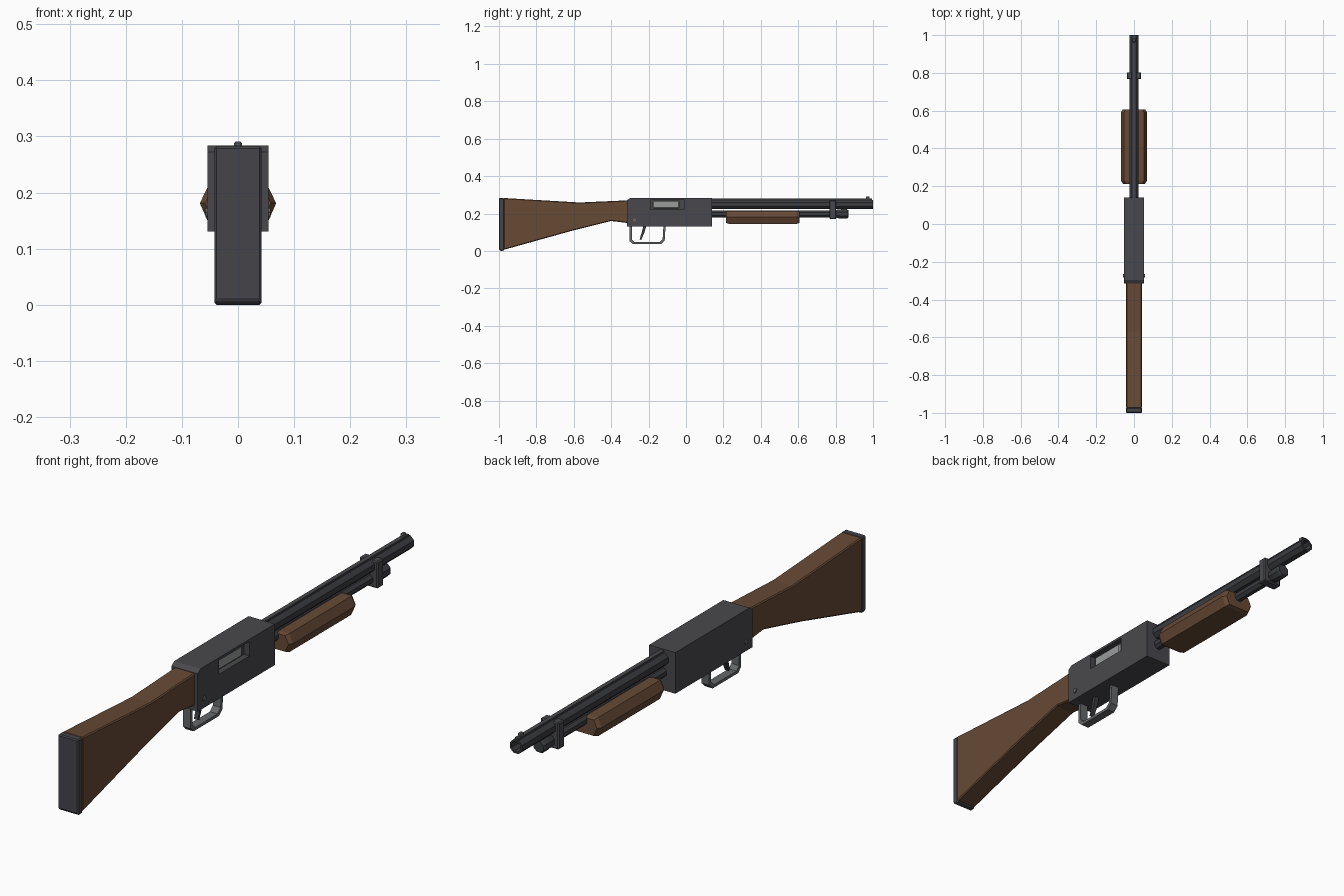
import bpy, bmesh, math
from mathutils import Vector

if "Cube" in bpy.data.objects:
    bpy.data.objects.remove(bpy.data.objects["Cube"])


def mat(name, rgb):
    m = bpy.data.materials.new(name)
    m.diffuse_color = (*rgb, 1)
    m.use_nodes = True
    m.node_tree.nodes["Principled BSDF"].inputs["Base Color"].default_value = m.diffuse_color
    return m


WOOD = mat("walnut brown", (0.135, 0.068, 0.036))
STEEL = mat("gunmetal grey", (0.066, 0.066, 0.075))
DARK = mat("dark steel", (0.045, 0.046, 0.052))
PAD = mat("butt pad grey", (0.060, 0.058, 0.068))
BRIGHT = mat("bright steel", (0.32, 0.33, 0.33))
TRIM = mat("trim steel", (0.13, 0.135, 0.14))


def finish(name, bm, m, bevel=0):
    bmesh.ops.recalc_face_normals(bm, faces=bm.faces)
    me = bpy.data.meshes.new(name)
    bm.to_mesh(me)
    bm.free()
    me.materials.append(m)
    ob = bpy.data.objects.new(name, me)
    bpy.context.collection.objects.link(ob)
    if bevel:
        b = ob.modifiers.new("bevel", 'BEVEL')
        b.width, b.segments = bevel, 1
        b.limit_method, b.angle_limit = 'ANGLE', math.radians(50)
    return ob


def loft(name, rings, m, bevel=0):
    """Skin a list of closed rings of 3D points and cap both ends."""
    bm = bmesh.new()
    vs = [[bm.verts.new(p) for p in r] for r in rings]
    n = len(vs[0])
    for a, b in zip(vs, vs[1:]):
        for i in range(n):
            bm.faces.new((a[i], a[(i + 1) % n], b[(i + 1) % n], b[i]))
    bm.faces.new(vs[0])
    bm.faces.new(vs[-1])
    return finish(name, bm, m, bevel)


def side_profile(name, yz, half, m, bevel=0):
    return loft(name, [[(x, y, z) for y, z in yz] for x in (-half, half)], m, bevel)


def box(name, x, y, z, m, bevel=0):
    yz = [(y[0], z[0]), (y[1], z[0]), (y[1], z[1]), (y[0], z[1])]
    return loft(name, [[(xx, *p) for p in yz] for xx in x], m, bevel)


def tube(name, z, stations, m, sides=8):
    """Faceted rod along y; stations are (y, radius)."""
    ang = [math.tau * (i + 0.5) / sides for i in range(sides)]
    k = 1 / math.cos(math.pi / sides)
    return loft(name, [[(r * k * math.cos(a), y, z + r * k * math.sin(a)) for a in ang]
                       for y, r in stations], m)


# Stock and butt pad
side_profile("stock", [(-0.975, 0.283), (-0.57, 0.259), (-0.30, 0.271), (-0.30, 0.148),
                       (-0.40, 0.160), (-0.62, 0.105), (-0.975, 0.006)], 0.042, WOOD, 0.004)
side_profile("butt_pad", [(-1.0, 0.283), (-0.972, 0.283), (-0.972, 0.002), (-0.99, 0.0),
                          (-1.0, 0.008)], 0.042, PAD, 0.004)

# Receiver with ejection port on the right side
receiver = side_profile("receiver", [(-0.315, 0.131), (0.14, 0.131), (0.14, 0.284),
                                     (-0.297, 0.284), (-0.315, 0.272)], 0.054, STEEL)
cutter = box("port_cutter", (0.032, 0.08), (-0.188, -0.01), (0.222, 0.275), STEEL)
cutter.hide_render = True
cutter.hide_viewport = True
cut = receiver.modifiers.new("port", 'BOOLEAN')
cut.object, cut.operation, cut.solver = cutter, 'DIFFERENCE', 'EXACT'
box("bolt", (0.02, 0.042), (-0.178, -0.035), (0.228, 0.268), BRIGHT, 0.004)

# Receiver pins
for s in (-1, 1):
    ring = [(math.cos(a) * 0.009, math.sin(a) * 0.009)
            for a in (math.tau * i / 8 for i in range(8))]
    loft("receiver_pin", [[(s * x, -0.275 + u, 0.165 + v) for u, v in ring]
                          for x in (0.05, 0.058)], TRIM)

# Barrel with stepped hollow muzzle, rib and front sight
tube("barrel", 0.248, [(0.13, 0.025), (1.0, 0.025), (1.0, 0.018), (0.95, 0.018)], DARK)
box("barrel_rib", (-0.008, 0.008), (0.13, 0.995), (0.268, 0.279), STEEL)
box("front_sight", (-0.007, 0.007), (0.962, 0.982), (0.276, 0.291), TRIM, 0.003)

# Magazine tube, end cap and barrel clamp
tube("magazine_tube", 0.198, [(0.13, 0.018), (0.84, 0.018)], DARK)
tube("magazine_cap", 0.198, [(0.805, 0.022), (0.83, 0.025), (0.86, 0.025), (0.868, 0.020)], DARK)
box("barrel_clamp", (-0.038, 0.038), (0.767, 0.803), (0.170, 0.270), STEEL, 0.004)

# Pump forend, six-sided with tapered ends
hexagon = [(0.052, 0.214), (0.068, 0.181), (0.052, 0.145),
           (-0.052, 0.145), (-0.068, 0.181), (-0.052, 0.214)]
loft("forend", [[(x * k, y, 0.181 + (z - 0.181) * k) for x, z in hexagon]
                for y, k in ((0.213, 0.86), (0.228, 1), (0.592, 1), (0.607, 0.86))], WOOD)

# Trigger guard: strip following an open path
path = [Vector(p) for p in ((-0.301, 0.135), (-0.301, 0.052), (-0.284, 0.036),
                            (-0.134, 0.036), (-0.114, 0.055), (-0.109, 0.135))]
mid = Vector((-0.205, 0.135))
inner = [mid + Vector(((p.x - mid.x) * 0.88, (p.y - mid.y) * 0.89)) for p in path]
loft("trigger_guard", [[(x, a.x, a.y) for x, a in ((-0.016, o), (0.016, o), (0.016, i), (-0.016, i))]
                       for o, i in zip(path, inner)], TRIM)

# Trigger
side_profile("trigger", [(-0.228, 0.135), (-0.212, 0.135), (-0.222, 0.10), (-0.240, 0.058),
                         (-0.248, 0.062), (-0.236, 0.10)], 0.008, DARK)
